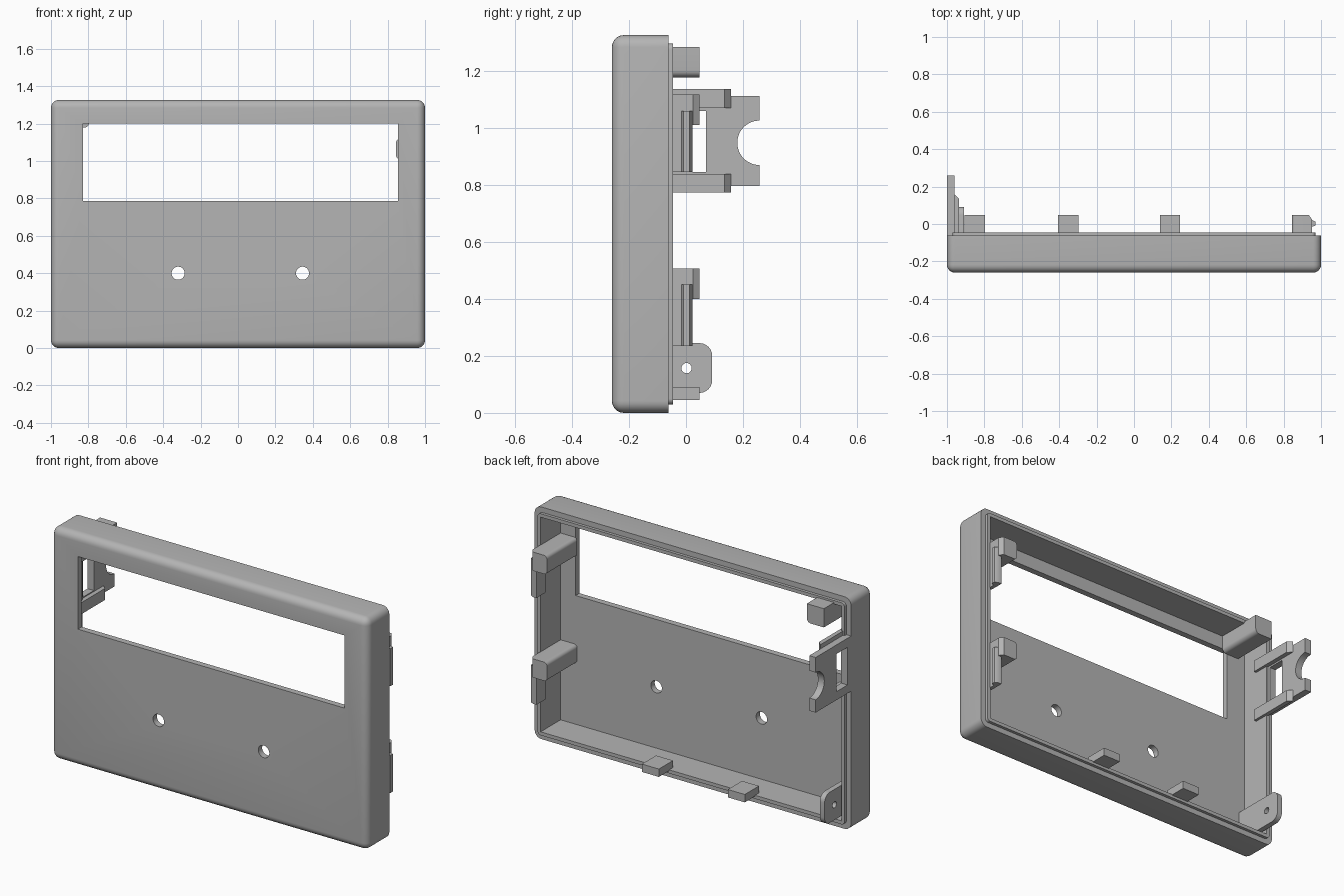
import bpy, bmesh, math
from mathutils import Vector

cube = bpy.data.objects.get("Cube")
if cube:
    bpy.data.objects.remove(cube, do_unlink=True)

GREY = (0.46, 0.46, 0.46, 1)
mat = bpy.data.materials.new("grey plastic")
mat.use_nodes = True
mat.diffuse_color = GREY
mat.node_tree.nodes["Principled BSDF"].inputs["Base Color"].default_value = GREY


def finish(name, bm):
    bmesh.ops.recalc_face_normals(bm, faces=bm.faces)
    mesh = bpy.data.meshes.new(name)
    bm.to_mesh(mesh)
    bm.free()
    mesh.materials.append(mat)
    ob = bpy.data.objects.new(name, mesh)
    bpy.context.collection.objects.link(ob)
    return ob


def prism(name, pts, axis, a, b, round_if=None, radius=0.0):
    """Extrude a 2D outline along an axis from a to b, rounding chosen edges."""
    place = {"x": lambda p: (a, p[0], p[1]),
             "y": lambda p: (p[0], a, p[1]),
             "z": lambda p: (p[0], p[1], a)}[axis]
    bm = bmesh.new()
    face = bm.faces.new([bm.verts.new(place(p)) for p in pts])
    new = bmesh.ops.extrude_face_region(bm, geom=[face])["geom"]
    move = Vector([b - a if axis == c else 0 for c in "xyz"])
    bmesh.ops.translate(bm, vec=move, verts=[v for v in new if isinstance(v, bmesh.types.BMVert)])
    if round_if:
        edges = [e for e in bm.edges if round_if(e.verts[0].co, e.verts[1].co)]
        bmesh.ops.bevel(bm, geom=edges, offset=radius, segments=6, profile=0.5, affect="EDGES")
    return finish(name, bm)


def rect(u0, u1, v0, v1):
    return [(u0, v0), (u1, v0), (u1, v1), (u0, v1)]


def circle(u, v, r, n=32, start=0.0, sweep=math.tau):
    return [(u + r * math.cos(start + sweep * i / n), v + r * math.sin(start + sweep * i / n))
            for i in range(n)]


def cut(ob, *cutters):
    """Subtract the cutters for good and remove them."""
    for c in cutters:
        mod = ob.modifiers.new("cut", "BOOLEAN")
        mod.object, mod.operation, mod.solver = c, "DIFFERENCE", "EXACT"
    deps = bpy.context.evaluated_depsgraph_get()
    mesh = bpy.data.meshes.new_from_object(ob.evaluated_get(deps))
    ob.modifiers.clear()
    ob.data = mesh
    for c in cutters:
        bpy.data.objects.remove(c, do_unlink=True)
    return ob


def along_y(p, q):
    return abs(p.y - q.y) > 0.01


FRONT, BACK, LIP, FLOOR = -0.26, -0.062, -0.045, -0.225
TOP = 1.326

# Shell with rounded outer edges, hollow and open at the back
shell = prism("front_shell", rect(-1, 1, 0, TOP), "y", FRONT, BACK,
              lambda p, q: min(p.y, q.y) < BACK - 0.01, 0.042)
cut(shell,
    prism("cavity", rect(-0.95, 0.95, 0.05, TOP - 0.05), "y", FLOOR, 0.1),
    prism("window_cutter", rect(-0.83, 0.855, 0.785, 1.2), "y", -0.4, 0.1),
    *[prism("hole_cutter", circle(x, 0.4, 0.035), "y", -0.4, 0.1) for x in (-0.32, 0.345)])

# Raised inner lip around the open back
lip = prism("back_lip", rect(-0.97, 0.97, 0.03, TOP - 0.03), "y", BACK - 0.005, LIP, along_y, 0.02)
cut(lip, prism("lip_cutter", rect(-0.95, 0.95, 0.05, TOP - 0.05), "y", -0.2, 0.1))

# Clip posts and their snap nubs on the left side
for name, z in (("upper", 1.01), ("lower", 0.4)):
    outline = [(0.845, FLOOR), (0.952, FLOOR), (0.952, 0.024), (0.935, 0.048), (0.845, 0.048)]
    prism(name + "_clip_post", outline, "z", z, z + 0.107,
          lambda p, q: along_y(p, q) and max(p.x, q.x) < 0.85, 0.02)
    nub = [(0.93, -0.06), (0.952, -0.06), (0.952, -0.015), (0.97, -0.009),
           (0.97, 0.012), (0.952, 0.022), (0.93, 0.022)]
    prism(name + "_snap_nub", nub, "z", z - 0.165, z + 0.05)

# Corner post on the upper right
prism("corner_post", rect(-0.905, -0.797, 1.178, 1.285), "y", FLOOR, 0.048,
      lambda p, q: along_y(p, q) and max(p.x, q.x) > -0.8 and p.z < 1.2, 0.025)

# Locating tabs on the bottom edge
for name, x in (("right", -0.405), ("left", 0.138)):
    prism(name + "_bottom_tab", rect(x, x + 0.107, 0.045, 0.09), "y", -0.08, 0.048)

# Side bracket with a half-round notch and a slot
notch = circle(0.258, 0.948, 0.078, 24, math.pi * 1.5, -math.pi) + [(0.258, 1.026)]
bracket = prism("side_bracket", [(BACK, 0.797), (0.258, 0.797)] + notch
                + [(0.258, 1.112), (BACK, 1.112)], "x", -1, -0.96)
cut(bracket, prism("slot_cutter", rect(-0.03, 0.07, 0.845, 1.06), "x", -1.1, -0.9))

# Chamfered ribs supporting the bracket
for name, z in (("lower", 0.773), ("upper", 1.07)):
    outline = [(-0.96, -0.13), (-0.935, -0.13), (-0.935, 0.135), (-0.96, 0.158)]
    prism(name + "_bracket_rib", outline, "z", z, z + 0.066)

# Screw ear in the lower right corner
ear = prism("screw_ear", rect(FLOOR, 0.092, 0.07, 0.245), "x", -0.94, -0.91,
            lambda p, q: abs(p.x - q.x) > 0.01 and p.y > 0, 0.045)
cut(ear, prism("ear_hole_cutter", circle(0.002, 0.157, 0.018, 24), "x", -1.1, -0.8))

# Smooth the rounded edges and keep the corners crisp
bpy.ops.object.select_all(action="DESELECT")
for ob in bpy.context.collection.objects:
    if ob.type == "MESH" and ob.data.materials and ob.data.materials[0] == mat:
        ob.select_set(True)
        bpy.context.view_layer.objects.active = ob
bpy.ops.object.shade_smooth_by_angle(angle=math.radians(30))
